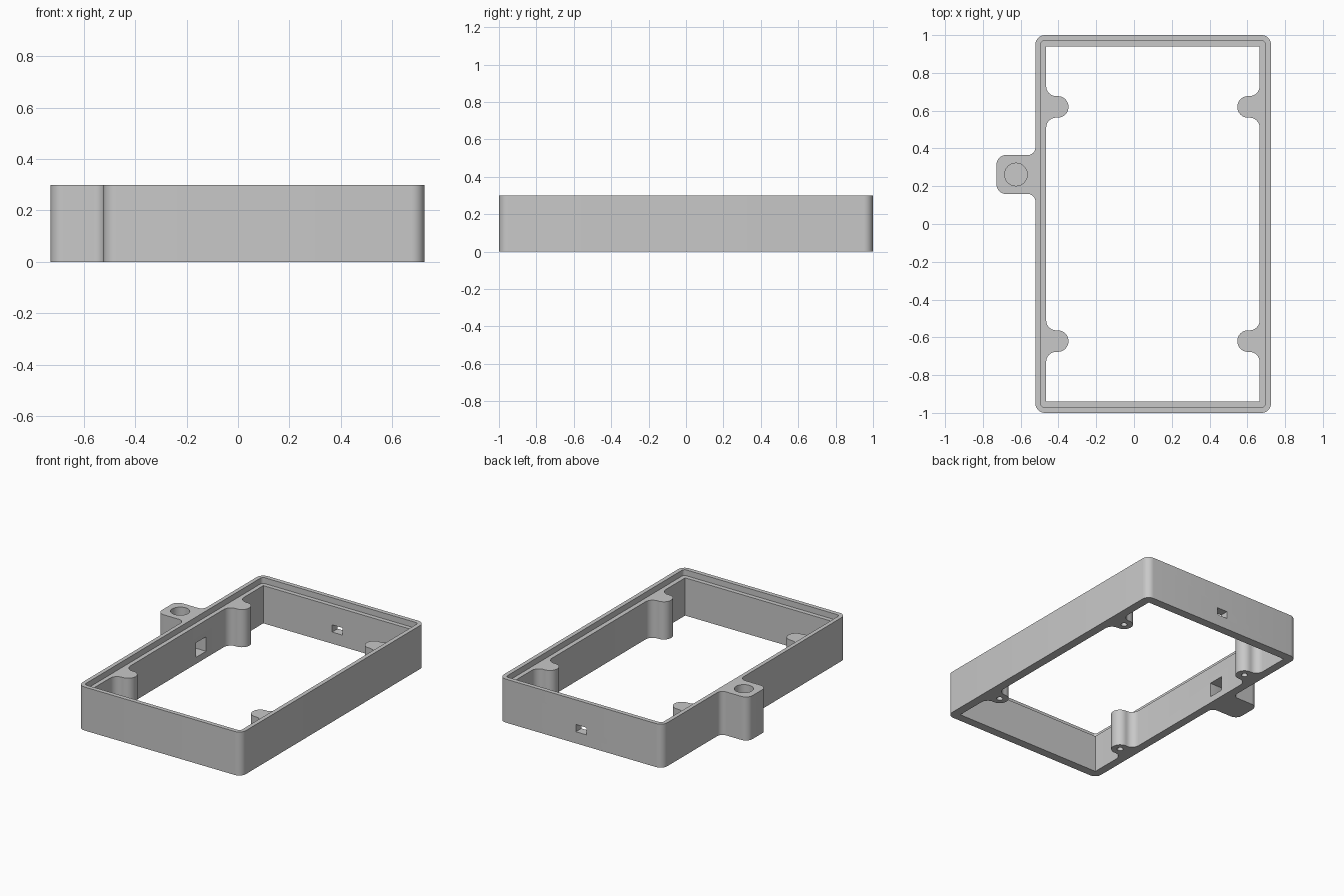
import bpy, bmesh
from math import sin, tan, radians
from mathutils import Vector

cube = bpy.data.objects.get("Cube")
if cube:
    bpy.data.objects.remove(cube, do_unlink=True)

grey = bpy.data.materials.new("plain grey")
grey.use_nodes = True
colour = (0.58, 0.58, 0.58, 1)
grey.diffuse_color = colour
grey.node_tree.nodes["Principled BSDF"].inputs["Base Color"].default_value = colour

CX = 0.1            # centre line of the frame, offset to balance the side lug
HEIGHT, LEDGE = 0.3, 0.26
BOSS_Y = 0.62
LUG_Y = 0.262


def rounded(corners, steps=8):
    """Replace each (x, y, radius) corner by a tangent arc."""
    pts = []
    for i, (x, y, r) in enumerate(corners):
        p = Vector((x, y, 0))
        if r == 0:
            pts.append(p)
            continue
        after = corners[(i + 1) % len(corners)]
        a = (Vector((*corners[i - 1][:2], 0)) - p).normalized()
        b = (Vector((*after[:2], 0)) - p).normalized()
        half = a.angle(b) / 2
        centre = p + (a + b).normalized() * r / sin(half)
        start = (p + a * r / tan(half) - centre).normalized()
        end = (p + b * r / tan(half) - centre).normalized()
        pts += [centre + start.slerp(end, k / steps) * r for k in range(steps + 1)]
    return pts


def prism(name, outline, z0, z1):
    """Extrude a flat outline between two heights."""
    bm = bmesh.new()
    face = bm.faces.new([bm.verts.new((p.x, p.y, z0)) for p in outline])
    top = bmesh.ops.extrude_face_region(bm, geom=[face])["geom"]
    verts = [v for v in top if isinstance(v, bmesh.types.BMVert)]
    bmesh.ops.translate(bm, verts=verts, vec=(0, 0, z1 - z0))
    bmesh.ops.recalc_face_normals(bm, faces=bm.faces)
    mesh = bpy.data.meshes.new(name)
    bm.to_mesh(mesh)
    bm.free()
    mesh.materials.append(grey)
    obj = bpy.data.objects.new(name, mesh)
    bpy.context.collection.objects.link(obj)
    return obj


def rectangle(x0, x1, y0, y1, r=0):
    return rounded([(x0, y0, r), (x1, y0, r), (x1, y1, r), (x0, y1, r)])


def circle(x, y, r):
    return rectangle(x - r, x + r, y - r, y + r, r * 0.99)


def cut(target, cutter):
    bpy.context.view_layer.objects.active = target
    mod = target.modifiers.new("cut", "BOOLEAN")
    mod.operation, mod.solver, mod.object = "DIFFERENCE", "EXACT", cutter
    bpy.ops.object.modifier_apply(modifier=mod.name)
    bpy.data.objects.remove(cutter, do_unlink=True)


# Outer body with the side lug
left, right, lug = CX - 0.622, CX + 0.625, -0.728
frame = prism("frame", rounded([
    (left, -1, 0.05), (right, -1, 0.05), (right, 1, 0.05), (left, 1, 0.05),
    (left, LUG_Y + 0.103, 0.04), (lug, LUG_Y + 0.103, 0.05),
    (lug, LUG_Y - 0.103, 0.05), (left, LUG_Y - 0.103, 0.04)]), 0, HEIGHT)

# Inner opening, leaving four rounded bosses on the side walls
wall, tip, w = 0.565, 0.447, 0.057
half = [(wall, -0.94, 0)]
for y in (-BOSS_Y, BOSS_Y):
    half += [(wall, y - w, 0.053), (tip, y - w, 0.056),
             (tip, y + w, 0.056), (wall, y + w, 0.053)]
half.append((wall, 0.94, 0))
opening = [(CX + x, y, r) for x, y, r in half]
opening += [(CX - x, y, r) for x, y, r in reversed(half)]
cut(frame, prism("opening_cutter", rounded(opening), -0.1, HEIGHT + 0.1))

# Lid rebate around the top
cut(frame, prism("rebate_cutter", rectangle(CX - 0.594, CX + 0.596, -0.97, 0.97, 0.02),
                 LEDGE, HEIGHT + 0.1))

# Blind screw holes under the bosses
for sx in (-1, 1):
    for sy in (-1, 1):
        cut(frame, prism("screw_cutter", circle(CX + sx * (tip + w), sy * BOSS_Y, 0.02),
                         -0.1, 0.2))

# Blind lug socket and the square passage joining it to the inside
cut(frame, prism("socket_cutter", circle(-0.625, LUG_Y, 0.06), 0.05, HEIGHT + 0.1))
cut(frame, prism("passage_cutter", rectangle(-0.625, -0.42, LUG_Y - 0.055, LUG_Y + 0.055),
                 0.045, 0.145))

# Small slot through the back wall
cut(frame, prism("slot_cutter", rectangle(CX - 0.04, CX + 0.04, 0.9, 1.1), 0.08, 0.13))

# Smooth rounded corners, crisp edges
bpy.ops.object.select_all(action="DESELECT")
frame.select_set(True)
bpy.context.view_layer.objects.active = frame
bpy.ops.object.shade_smooth_by_angle(angle=radians(30))
